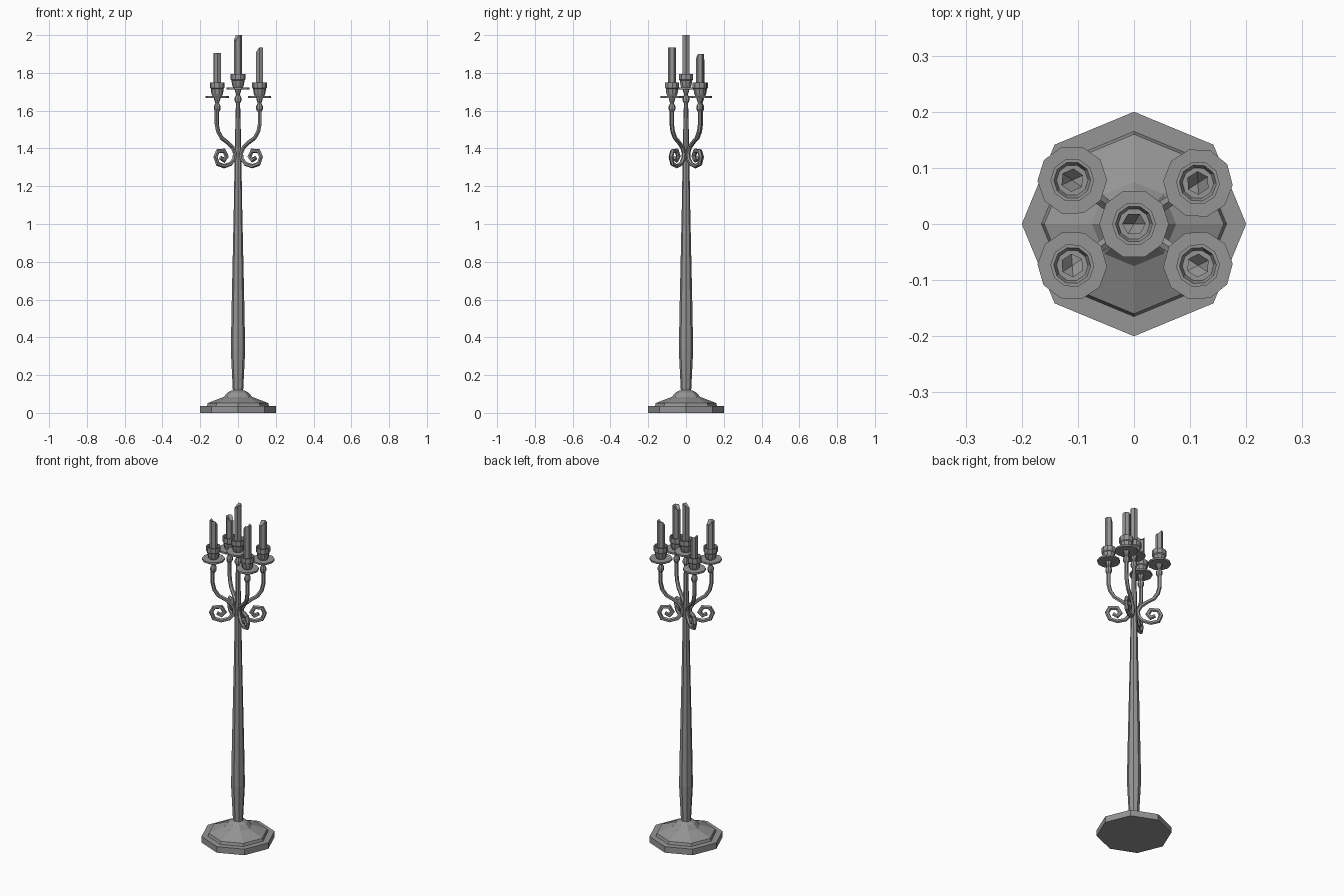
import bpy, bmesh, math
from mathutils import Vector

cube = bpy.data.objects.get("Cube")
if cube:
    bpy.data.objects.remove(cube)

metal = bpy.data.materials.new("grey_iron")
metal.use_nodes = True
GREY = (0.3, 0.3, 0.3, 1)
metal.diffuse_color = GREY
metal.node_tree.nodes["Principled BSDF"].inputs["Base Color"].default_value = GREY


def finish(bm, name):
    bmesh.ops.recalc_face_normals(bm, faces=bm.faces)
    mesh = bpy.data.meshes.new(name)
    bm.to_mesh(mesh)
    bm.free()
    mesh.materials.append(metal)
    obj = bpy.data.objects.new(name, mesh)
    bpy.context.collection.objects.link(obj)
    return obj


def skin(bm, rings):
    """Join rings of vertices into a closed, capped surface."""
    n = len(rings[0])
    for a, b in zip(rings, rings[1:]):
        for i in range(n):
            j = (i + 1) % n
            bm.faces.new((a[i], a[j], b[j], b[i]))
    bm.faces.new(rings[0][::-1])
    bm.faces.new(rings[-1])


def lathe(name, profile, sides, centre=(0, 0, 0), turn=0.0):
    bm = bmesh.new()
    rings = []
    for r, z in profile:
        angles = [turn + math.tau * i / sides for i in range(sides)]
        rings.append([bm.verts.new((centre[0] + r * math.cos(a),
                                    centre[1] + r * math.sin(a),
                                    centre[2] + z)) for a in angles])
    skin(bm, rings)
    return finish(bm, name)


def tube(name, path, radius, sides, angle):
    """Sweep a round section along a (radial, height) path in a vertical plane."""
    out = Vector((math.cos(angle), math.sin(angle), 0))
    side = Vector((-out.y, out.x, 0))
    up = Vector((0, 0, 1))
    pts = [out * r + up * z for r, z in path]
    bm = bmesh.new()
    rings = []
    for i, p in enumerate(pts):
        back = (p - pts[i - 1]).normalized() if i else Vector()
        ahead = (pts[i + 1] - p).normalized() if i + 1 < len(pts) else Vector()
        tangent = (back + ahead).normalized()
        normal = tangent.cross(side)
        # widen the section at sharp bends
        widen = 1 / max(0.75, tangent.dot(ahead if i == 0 else back))
        rings.append([bm.verts.new(p + radius * (normal * widen * math.cos(a)
                                                 + side * math.sin(a)))
                      for a in (math.tau * k / sides for k in range(sides))])
    skin(bm, rings)
    return finish(bm, name)


def candle(name, centre, bottom, top, turn):
    """Six-sided candle with a burnt, uneven hollow top."""
    bm = bmesh.new()
    low, rim = [], []
    for i in range(6):
        a = turn + math.tau * i / 6
        x = centre[0] + 0.021 * math.cos(a)
        y = centre[1] + 0.021 * math.sin(a)
        drop = 0.025 if i in (3, 4) else 0.0
        low.append(bm.verts.new((x, y, bottom)))
        rim.append(bm.verts.new((x, y, top - drop)))
    well = bm.verts.new((centre[0], centre[1], top - 0.025))
    bm.faces.new(low[::-1])
    for i in range(6):
        j = (i + 1) % 6
        bm.faces.new((low[i], low[j], rim[j], rim[i]))
        bm.faces.new((rim[i], rim[j], well))
    return finish(bm, name)


# Stepped octagonal foot and tapering post
lathe("base", [(0.2, 0), (0.2, 0.036), (0.165, 0.036), (0.16, 0.052),
               (0.075, 0.085), (0.055, 0.108), (0.03, 0.12)], 8)
lathe("post", [(0.027, 0.11), (0.038, 0.33), (0.034, 0.55), (0.022, 1.1),
               (0.017, 1.4), (0.011, 1.65)], 8)

# Candle holder profiles, measured from the underside of the drip plate
KNOB = [(0.01, -0.075), (0.018, -0.06), (0.018, -0.045), (0.01, -0.028),
        (0.016, -0.01), (0.018, 0.002)]
CUP = [(0.024, 0.008), (0.03, 0.02), (0.034, 0.042), (0.034, 0.048),
       (0.039, 0.053), (0.039, 0.082), (0.033, 0.082), (0.028, 0.068)]


def holder(label, x, y, plate_z, candle_top, turn):
    spot = (x, y, plate_z)
    lathe(label + "_knob", KNOB, 8, spot)
    lathe(label + "_drip_plate", [(0.062, 0), (0.062, 0.01)], 10, spot, turn)
    lathe(label + "_cup", CUP, 10, spot, turn)
    candle(label + "_candle", (x, y), plate_z + 0.05, candle_top, turn)


holder("centre", 0, 0, 1.712, 2.0, 0)

# Four arms, each an S-curve ending in a scroll beside the post
ARM = [(0.137, 1.62), (0.137, 1.53), (0.128, 1.49), (0.105, 1.455),
       (0.065, 1.43), (0.035, 1.405), (0.02, 1.375), (0.024, 1.345),
       (0.048, 1.318), (0.09, 1.306), (0.13, 1.318), (0.145, 1.355),
       (0.13, 1.385), (0.09, 1.388), (0.073, 1.358), (0.09, 1.338),
       (0.112, 1.35)]
SPOTS = [("back_left", 0.114, 0.073, 1.9), ("back_right", -0.11, 0.078, 1.87),
         ("front_right", -0.11, -0.074, 1.905), ("front_left", 0.114, -0.074, 1.935)]
for label, x, y, top in SPOTS:
    angle = math.atan2(y, x)
    holder(label, x, y, 1.668, top, angle)
    tube(label + "_arm", ARM, 0.011, 6, angle)
